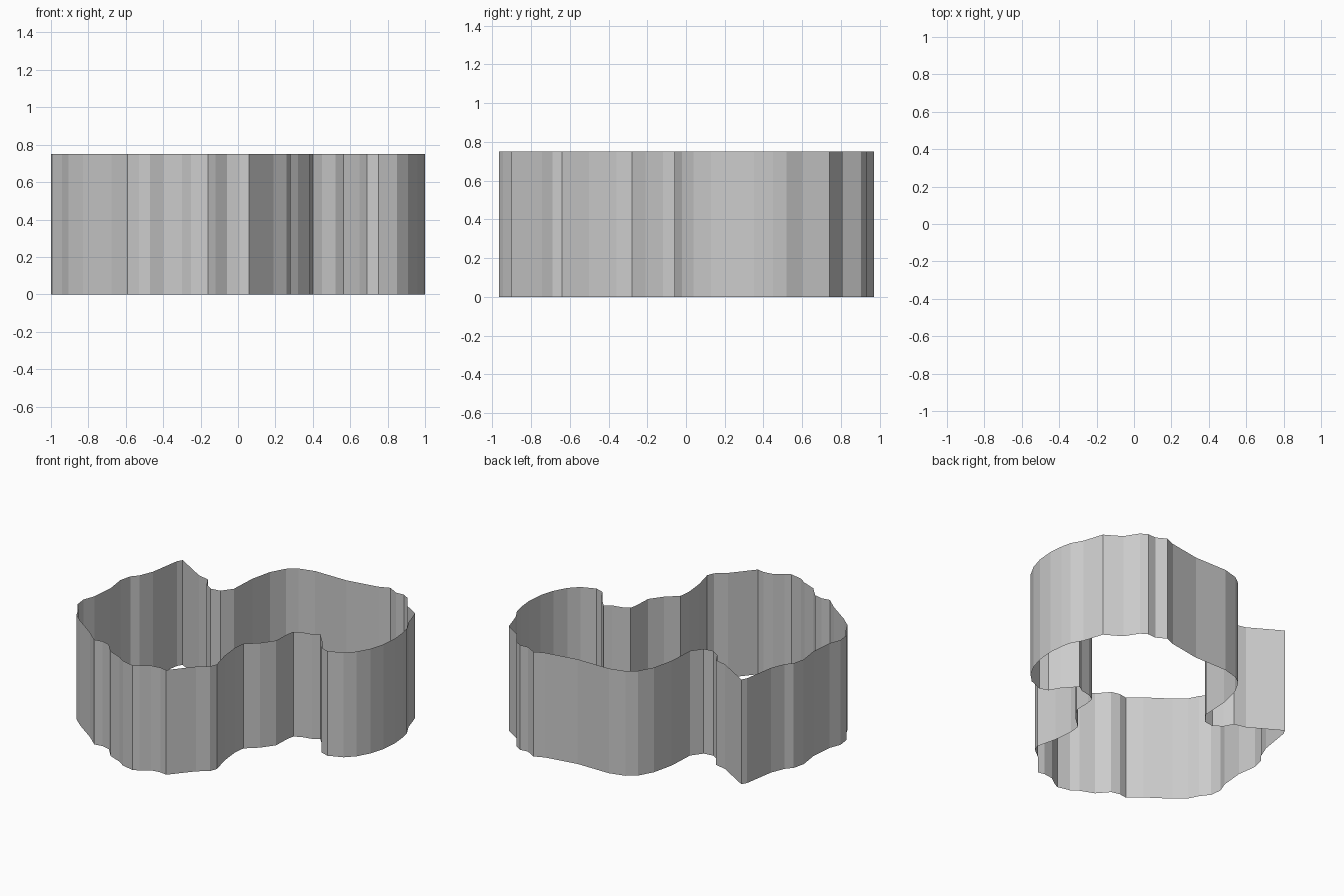
import bpy, bmesh

HEIGHT = 0.75

# Outline of the irregular wall seen from above, running clockwise
OUTLINE = [
    (-0.02, 0.90), (0.23, 0.90), (0.46, 0.94), (0.53, 0.97), (0.60, 0.93), (0.66, 0.935),
    (0.71, 0.905), (0.77, 0.81), (0.885, 0.74), (0.93, 0.60), (0.975, 0.52), (0.99, 0.45),
    (1.0, 0.35), (0.99, 0.23), (0.96, 0.13), (0.91, 0.04), (0.85, -0.02), (0.75, -0.06),
    (0.69, -0.04), (0.65, 0.03), (0.565, 0.125), (0.52, 0.095), (0.45, 0.08), (0.40, 0.055),
    (0.39, 0.0), (0.385, -0.12), (0.32, -0.21), (0.24, -0.28), (0.23, -0.36), (0.245, -0.50),
    (0.28, -0.64), (0.26, -0.69), (0.19, -0.745), (0.06, -0.90), (0.01, -0.89), (-0.06, -0.90),
    (-0.12, -0.945), (-0.16, -0.965), (-0.25, -0.945), (-0.30, -0.91), (-0.40, -0.87),
    (-0.47, -0.79), (-0.53, -0.775), (-0.59, -0.785), (-0.675, -0.71), (-0.83, -0.60),
    (-0.905, -0.535), (-0.94, -0.465), (-0.99, -0.40), (-1.0, -0.32), (-0.97, -0.24),
    (-0.955, -0.08), (-0.975, 0.06), (-0.955, 0.145), (-0.915, 0.19), (-0.875, 0.29),
    (-0.84, 0.51), (-0.82, 0.545), (-0.60, 0.415), (-0.515, 0.395), (-0.48, 0.33),
    (-0.42, 0.29), (-0.35, 0.30), (-0.295, 0.375), (-0.285, 0.57), (-0.25, 0.72),
    (-0.195, 0.82), (-0.13, 0.87),
]

# Thin open wall: the outline raised straight up, no floor and no lid
bm = bmesh.new()
bottom = [bm.verts.new((x, y, 0)) for x, y in OUTLINE]
top = [bm.verts.new((x, y, HEIGHT)) for x, y in OUTLINE]
for i in range(len(OUTLINE)):
    j = (i + 1) % len(OUTLINE)
    bm.faces.new((bottom[j], bottom[i], top[i], top[j]))

mesh = bpy.data.meshes.new("outline_wall")
bm.to_mesh(mesh)
bm.free()
wall = bpy.data.objects.new("outline_wall", mesh)
bpy.context.collection.objects.link(wall)
